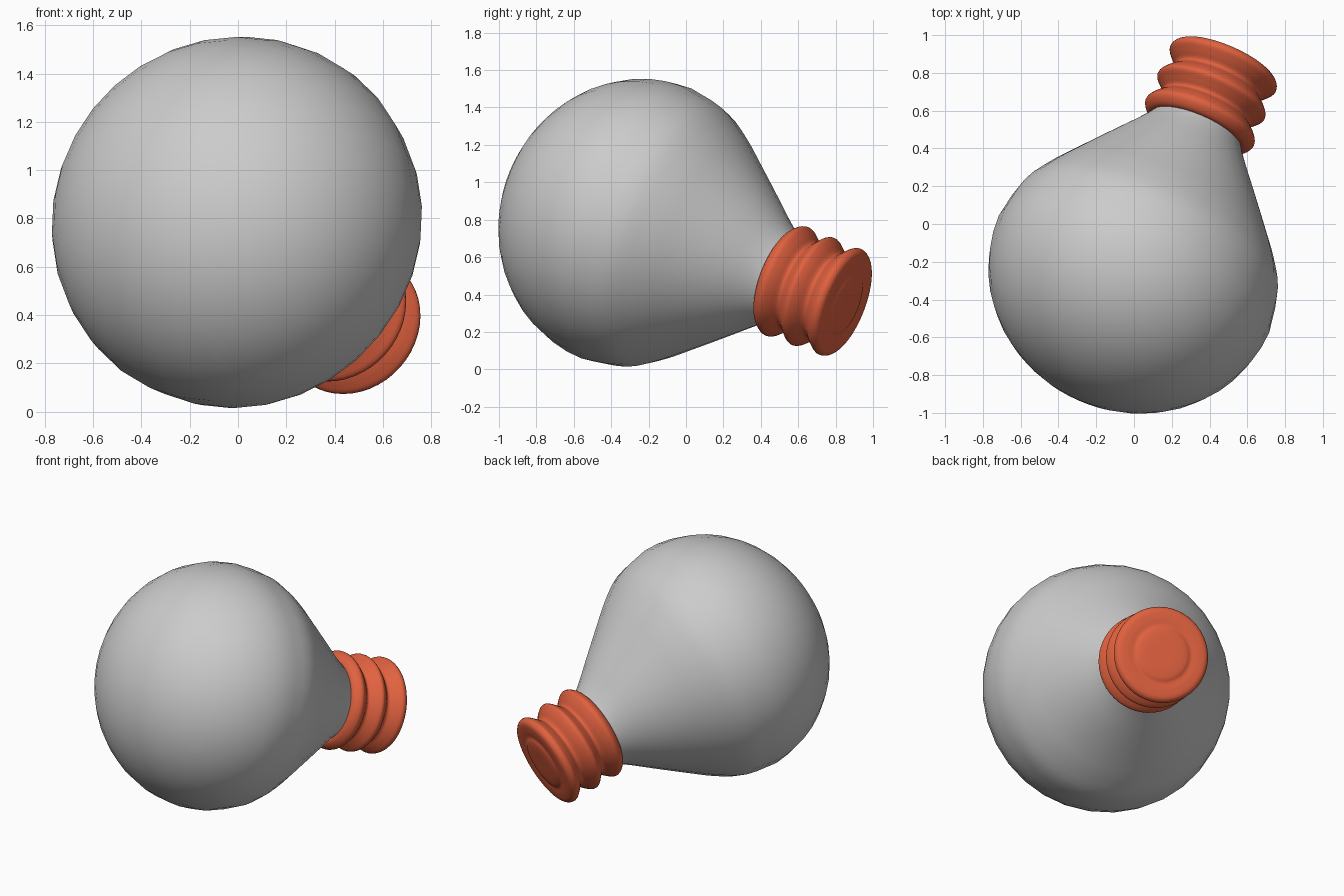
import bpy, math
from mathutils import Vector

if "Cube" in bpy.data.objects:
    bpy.data.objects.remove(bpy.data.objects["Cube"])

CENTRE = Vector((0.0, -0.265, 0.78))
AXIS = Vector((0.375, 0.865, -0.333)).normalized()


def smooth_profile(pts, steps):
    """Catmull-Rom through (axial, radius) points."""
    p = [Vector(q) for q in pts]
    p = [2 * p[0] - p[1]] + p + [2 * p[-1] - p[-2]]
    out = []
    for i in range(1, len(p) - 2):
        a, b, c, d = p[i - 1:i + 3]
        for k in range(steps):
            t = k / steps
            out.append(0.5 * (2 * b + (c - a) * t + (2 * a - 5 * b + 4 * c - d) * t * t
                              + (3 * b - a - 3 * c + d) * t ** 3))
    out.append(p[-2])
    return [(q.x, q.y) for q in out]


def lathe(name, profile, sides):
    """Revolve a profile whose first and last points lie on the axis."""
    verts = [(0, 0, profile[0][0])]
    rings = profile[1:-1]
    for t, r in rings:
        for k in range(sides):
            a = 2 * math.pi * k / sides
            verts.append((r * math.cos(a), r * math.sin(a), t))
    verts.append((0, 0, profile[-1][0]))
    last = len(verts) - 1
    base = last - sides
    faces = []
    for k in range(sides):
        n = (k + 1) % sides
        faces.append((0, 1 + n, 1 + k))
        for j in range(len(rings) - 1):
            a, b = 1 + j * sides, 1 + (j + 1) * sides
            faces.append((a + k, a + n, b + n, b + k))
        faces.append((base + k, base + n, last))
    mesh = bpy.data.meshes.new(name)
    mesh.from_pydata(verts, [], faces)
    mesh.polygons.foreach_set("use_smooth", [True] * len(faces))
    ob = bpy.data.objects.new(name, mesh)
    bpy.context.collection.objects.link(ob)
    ob.location = CENTRE
    ob.rotation_mode = 'QUATERNION'
    ob.rotation_quaternion = AXIS.to_track_quat('Z', 'Y')
    return ob


# Glass bulb: slightly flattened rear dome, then shoulder and neck
dome = [(-0.725 * math.cos(a), 0.78 * math.sin(a))
        for a in (math.pi / 2 * i / 12 for i in range(12))]
shoulder = smooth_profile([(0, 0.78), (0.2, 0.742), (0.35, 0.657), (0.48, 0.56),
                           (0.68, 0.405), (0.79, 0.318), (0.86, 0.268),
                           (0.91, 0.24)], 3)
lathe("glass_bulb", dome + shoulder + [(0.91, 0)], 32)

# Screw base: three rounded threads and a slightly raised end disc
threads = smooth_profile([(0.875, 0.235), (0.885, 0.28), (0.93, 0.312), (0.975, 0.285),
                          (1.015, 0.248), (1.05, 0.275), (1.09, 0.308), (1.13, 0.285),
                          (1.175, 0.243), (1.215, 0.275), (1.255, 0.304), (1.29, 0.285),
                          (1.297, 0.23), (1.295, 0.185), (1.305, 0.155), (1.31, 0.1),
                          (1.31, 0.0)], 4)
base = lathe("screw_base", [(0.875, 0)] + threads, 48)
red = bpy.data.materials.new("red_base")
red.diffuse_color = (0.75, 0.12, 0.05, 1)
red.use_nodes = True
red.node_tree.nodes["Principled BSDF"].inputs["Base Color"].default_value = red.diffuse_color
base.data.materials.append(red)
